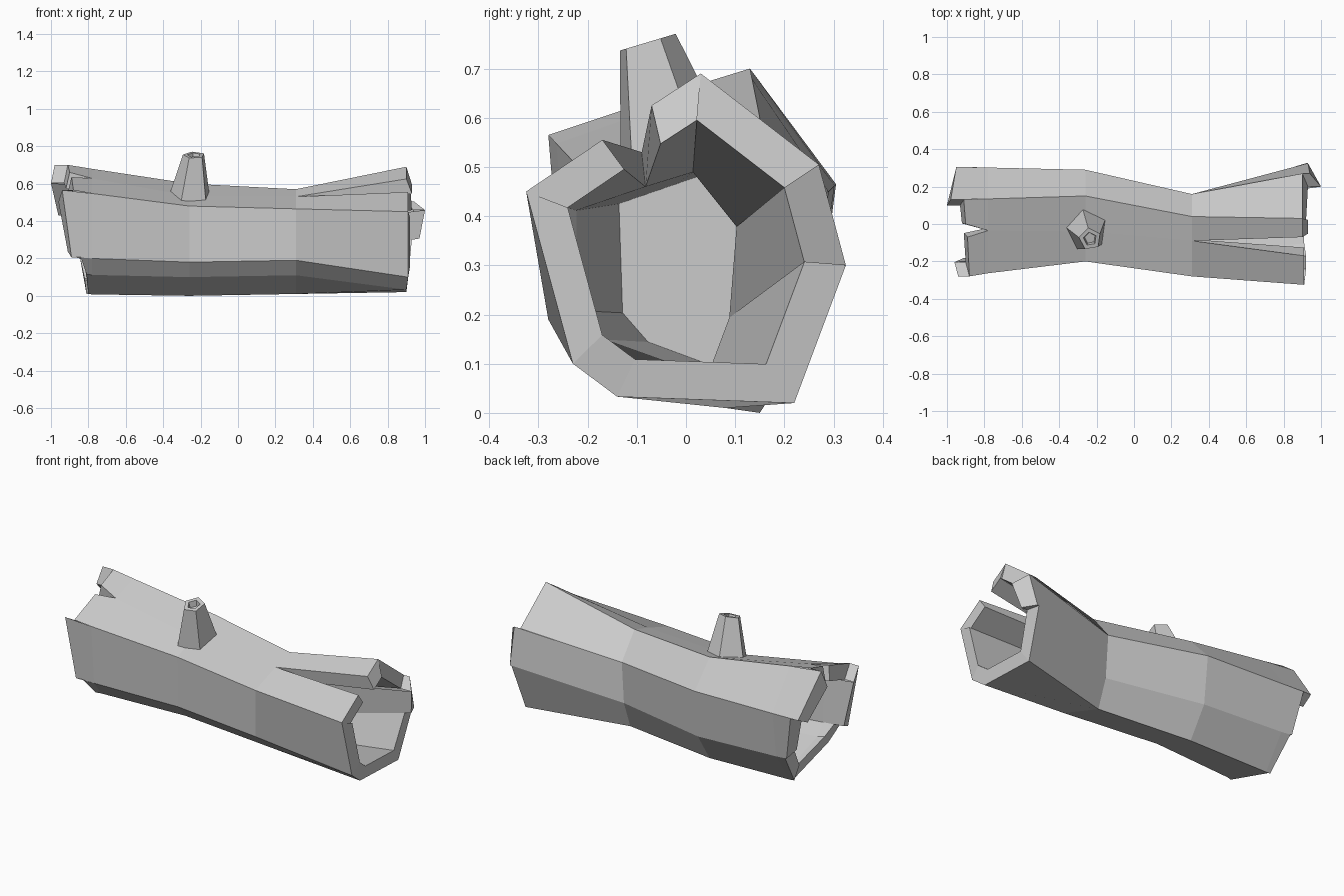
import bpy, bmesh, math
from mathutils import Vector

if "Cube" in bpy.data.objects:
    bpy.data.objects.remove(bpy.data.objects["Cube"])

# cross-sections as (y, z): slit edge, seven bark corners, slit edge
right = [(-.17, .555), (-.325, .45), (-.23, .10), (-.14, .033), (.22, .02),
         (.325, .30), (.27, .505), (.03, .69), (-.07, .625)]
waist = [(-.09, .53), (-.28, .465), (-.28, .19), (-.20, .11), (.08, .01),
         (.14, .17), (.16, .42), (.04, .57), (-.09, .53)]
middle = [(-.04, .535), (-.20, .48), (-.19, .18), (-.12, .10), (.15, 0),
          (.26, .17), (.29, .45), (.15, .60), (-.04, .535)]
left = [(-.07, .635), (-.28, .565), (-.25, .205), (-.18, .115), (.14, .01),
        (.27, .20), (.305, .465), (.13, .70), (.0, .66)]
slit_tip = [tuple(m + (l - m) * .79 for m, l in zip(p, q)) for p, q in zip(middle, left)]
slit_tip[0] = slit_tip[8] = (-.035, .628)

# broken ends: each bark panel stops at its own x (outer a, outer b, inner a, inner b)
right_x = [(.91, .91, .91, .91), (.91, .91, .92, .92), (.91, .90, .92, .91),
           (.90, .90, .91, .91), (.90, .92, .91, .93), (.93, .94, .97, 1.0),
           (.90, .90, .93, .92), (.90, .90, .93, .93)]
left_x = [(-.89, -.88, -.91, -.90), (-.94, -.89, -.96, -.91), (-.84, -.81, -.85, -.82),
          (-.81, -.80, -.82, -.81), (-.81, -.84, -.82, -.85), (-.85, -.90, -.87, -.92),
          (-.95, -.98, -.96, -1.0), (-.91, -.90, -.93, -.92)]


def flat(x):
    return [(x,) * 4] * 8


def finish(bm, name):
    bmesh.ops.remove_doubles(bm, verts=bm.verts, dist=.0005)
    bmesh.ops.dissolve_degenerate(bm, edges=bm.edges, dist=.0005)
    bmesh.ops.recalc_face_normals(bm, faces=bm.faces)
    me = bpy.data.meshes.new(name)
    bm.to_mesh(me)
    bm.free()
    ob = bpy.data.objects.new(name, me)
    bpy.context.collection.objects.link(ob)
    return ob


def rings(profile, xs, scale=.74):
    """Outer and inner point rings, two columns per bark panel."""
    cy = (min(p[0] for p in profile) + max(p[0] for p in profile)) / 2
    cz = (min(p[1] for p in profile) + max(p[1] for p in profile)) / 2 - .03
    outer, inner = [], []
    for k in range(8):
        for j in (0, 1):
            y, z = profile[k + j]
            outer.append(Vector((xs[k][j], y, z)))
            inner.append(Vector((xs[k][2 + j], cy + (y - cy) * scale, cz + (z - cz) * scale)))
    return outer, inner


# hollow log
bm = bmesh.new()
sections = [rings(right, right_x), rings(waist, flat(.31)), rings(middle, flat(-.26)),
            rings(slit_tip, flat(-.78)), rings(left, left_x)]
V = [[[bm.verts.new(p) for p in ring] for ring in s] for s in sections]
for a, b in zip(V, V[1:]):
    for i in range(0, 16, 2):
        for r in (0, 1):
            bm.faces.new((a[r][i], a[r][i + 1], b[r][i + 1], b[r][i]))
for end in (V[0], V[-1]):
    for i in range(15):
        bm.faces.new((end[0][i], end[0][i + 1], end[1][i + 1], end[1][i]))
# slit walls at both ends
for a, b in ((V[0], V[1]), (V[3], V[4])):
    for i in (0, 15):
        bm.faces.new((a[0][i], b[0][i], b[1][i], a[1][i]))
finish(bm, "hollow_log")

# inner wood that closes the hollow half way
bm = bmesh.new()
core = [p + Vector((.003, 0, 0)) for p in sections[2][1][::2]]
for dx in (0, -.006):
    bm.faces.new([bm.verts.new(p + Vector((dx, 0, 0))) for p in core])
finish(bm, "inner_wood")

# cut branch stub with a hollow top
bm = bmesh.new()
loops = []
for x, y, z, r, tilt in ((-.255, -.03, .53, .115, .3), (-.235, -.08, .753, .06, .3),
                         (-.235, -.08, .753, .036, .3), (-.235, -.075, .72, .03, .3)):
    loop = []
    for i in range(5):
        t = math.radians(72 * i + 100)
        dx, dy = r * math.cos(t), r * math.sin(t)
        loop.append(bm.verts.new((x + dx, y + dy, z + dy * tilt)))
    loops.append(loop)
for a, b in zip(loops, loops[1:]):
    for i in range(5):
        j = (i + 1) % 5
        bm.faces.new((a[i], a[j], b[j], b[i]))
bm.faces.new(loops[-1])
bm.faces.new(loops[0][::-1])
finish(bm, "branch_stub")
